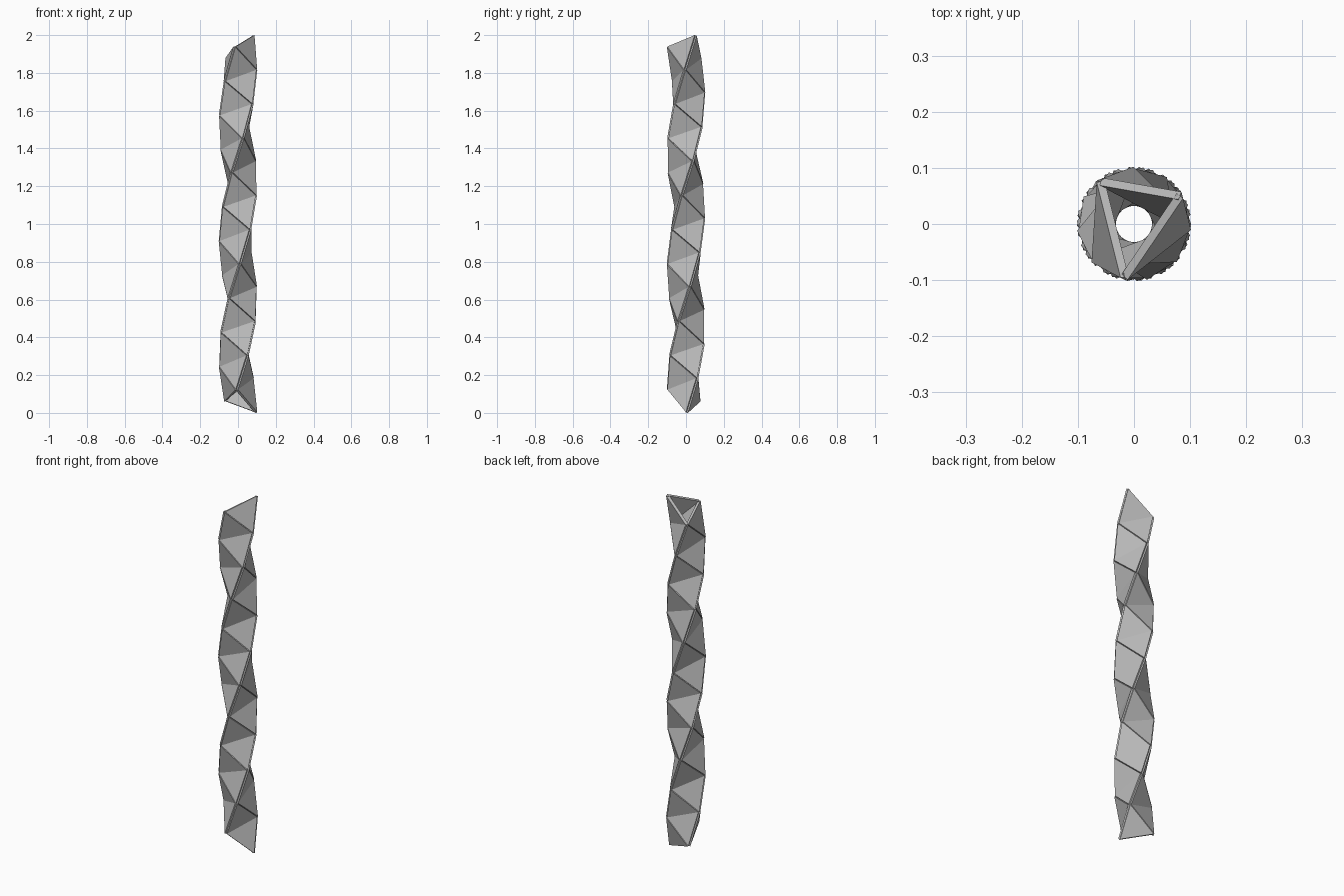
import bpy
import bmesh
from math import acos, cos, sin, radians
from mathutils import Vector

if "Cube" in bpy.data.objects:
    bpy.data.objects.remove(bpy.data.objects["Cube"], do_unlink=True)

STEPS = 33
TWIST = acos(-2 / 3)      # turn between successive corners
RADIUS = 0.0961
THICK = 0.015
MARGIN = 0.002            # the panel thickness overshoots the end corners
RISE = (2 - 2 * MARGIN) / STEPS
PHASE = radians(2)

# one flat grey
grey = bpy.data.materials.new("plain_grey")
grey.use_nodes = True
colour = (0.5, 0.5, 0.5, 1)
grey.diffuse_color = colour
grey.node_tree.nodes["Principled BSDF"].inputs["Base Color"].default_value = colour


def corner(i):
    a = PHASE + i * TWIST
    return Vector((RADIUS * cos(a), RADIUS * sin(a), MARGIN + i * RISE))


def add_panel(bm, ids):
    """Separate triangle facing away from the axis."""
    face = bm.faces.new([bm.verts.new(corner(i)) for i in ids])
    face.normal_update()
    mid = face.calc_center_median()
    if face.normal.dot(Vector((mid.x, mid.y, 0))) < 0:
        face.normal_flip()


# outer skin of a column of stacked tetrahedra, open at both ends
bm = bmesh.new()
for n in range(STEPS - 2):
    add_panel(bm, (n, n + 1, n + 3))
    add_panel(bm, (n, n + 2, n + 3))
mesh = bpy.data.meshes.new("twisted_column_panels")
bm.to_mesh(mesh)
bm.free()
mesh.materials.append(grey)
column = bpy.data.objects.new("twisted_column_panels", mesh)
bpy.context.collection.objects.link(column)

# each triangle becomes a plate centred on its plane
plate = column.modifiers.new("plate_thickness", "SOLIDIFY")
plate.thickness = THICK
plate.offset = 0
